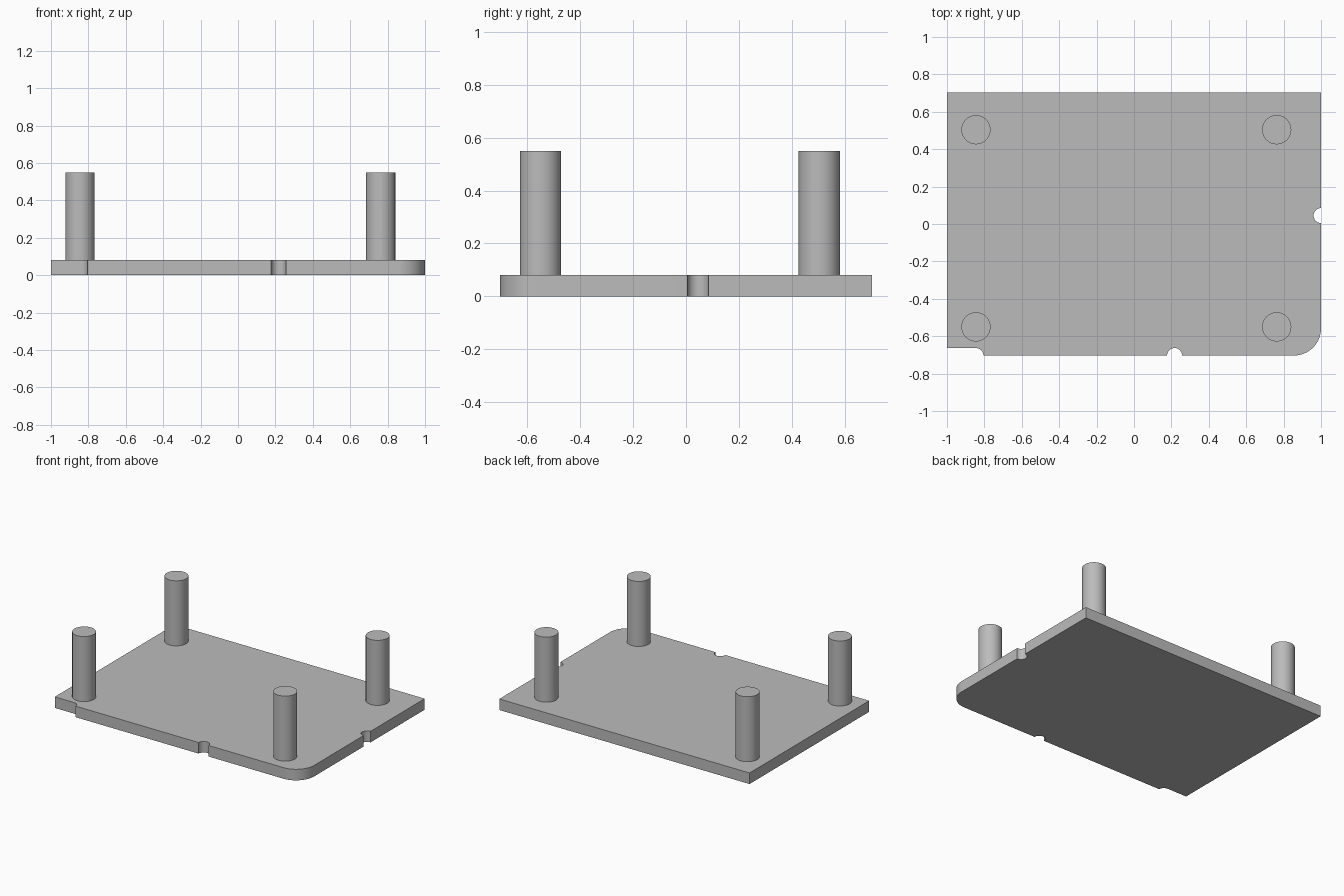
import bpy
import bmesh
from math import cos, sin, radians

cube = bpy.data.objects.get("Cube")
if cube:
    bpy.data.objects.remove(cube, do_unlink=True)

HALF_X, HALF_Y = 1.0, 0.703
PLATE_H, PEG_TOP, PEG_R = 0.08, 0.55, 0.078
NOTCH_R, CORNER_R = 0.04, 0.145

grey = bpy.data.materials.new("plain grey")
grey.use_nodes = True
colour = (0.5, 0.5, 0.5, 1)
grey.diffuse_color = colour
grey.node_tree.nodes["Principled BSDF"].inputs["Base Color"].default_value = colour


def arc(cx, cy, r, start, end, steps=16):
    angles = [radians(start + (end - start) * i / steps) for i in range(steps + 1)]
    return [(cx + r * cos(a), cy + r * sin(a)) for a in angles]


def extrude_outline(name, outline, z0, z1):
    """Turn a counter-clockwise outline into a solid with sharp rims."""
    bm = bmesh.new()
    base = bm.faces.new([bm.verts.new((x, y, z0)) for x, y in outline])
    top = bmesh.ops.extrude_face_region(bm, geom=[base], use_keep_orig=True)["geom"]
    verts = [v for v in top if isinstance(v, bmesh.types.BMVert)]
    bmesh.ops.translate(bm, verts=verts, vec=(0, 0, z1 - z0))
    bmesh.ops.recalc_face_normals(bm, faces=bm.faces[:])
    mesh = bpy.data.meshes.new(name)
    bm.to_mesh(mesh)
    bm.free()
    mesh.materials.append(grey)
    obj = bpy.data.objects.new(name, mesh)
    bpy.context.collection.objects.link(obj)
    bpy.ops.object.select_all(action="DESELECT")
    obj.select_set(True)
    bpy.context.view_layer.objects.active = obj
    bpy.ops.object.shade_smooth_by_angle(angle=radians(30))
    return obj


# Base plate: cut front-right corner, two round notches and one rounded corner
outline = [(-HALF_X, HALF_Y), (-HALF_X, -HALF_Y + NOTCH_R)]
outline += arc(-0.845, -HALF_Y, NOTCH_R, 90, 0, 8)
outline += arc(0.217, -HALF_Y, NOTCH_R, 180, 0)
outline += arc(HALF_X - CORNER_R, -HALF_Y + CORNER_R, CORNER_R, -90, 0)
outline += arc(HALF_X, 0.045, NOTCH_R, 270, 90)
outline += [(HALF_X, HALF_Y)]
extrude_outline("base_plate", outline, 0, PLATE_H)

# Four round pegs standing on the plate
for side, x in (("right", -0.845), ("left", 0.763)):
    for end, y in (("front", -0.55), ("back", 0.504)):
        circle = arc(x, y, PEG_R, 0, 360, 48)[:-1]
        extrude_outline(f"{end}_{side}_peg", circle, PLATE_H, PEG_TOP)
